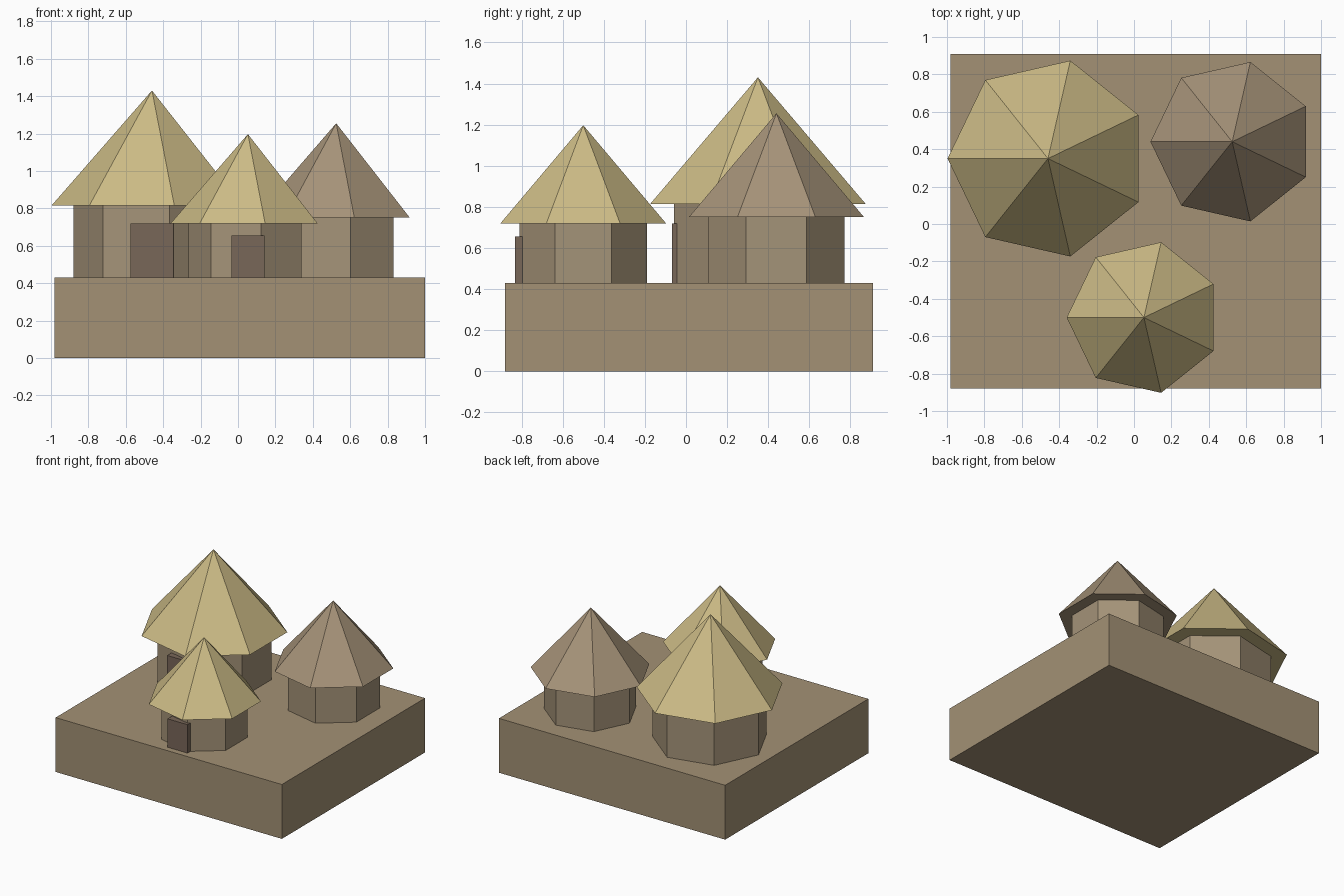
import bpy
import bmesh
import math
from mathutils import Matrix, Vector

if "Cube" in bpy.data.objects:
    bpy.data.objects.remove(bpy.data.objects["Cube"])

SIDES = 7
GROUND = 0.43


def material(name, rgb):
    """Flat material from 0-255 sRGB values."""
    lin = [((c / 255 + 0.055) / 1.055) ** 2.4 for c in rgb]
    m = bpy.data.materials.new(name)
    m.diffuse_color = (*lin, 1)
    m.use_nodes = True
    m.node_tree.nodes["Principled BSDF"].inputs["Base Color"].default_value = m.diffuse_color
    return m


EARTH = material("earth", (163, 145, 117))
MUD = material("mud_wall", (164, 147, 120))
STRAW = material("straw", (204, 187, 134))
OLD_THATCH = material("old_thatch", (166, 147, 121))
WOOD = material("dark_wood", (121, 103, 89))


def finish(name, bm, mat):
    mesh = bpy.data.meshes.new(name)
    bmesh.ops.recalc_face_normals(bm, faces=bm.faces)
    bm.to_mesh(mesh)
    bm.free()
    mesh.materials.append(mat)
    obj = bpy.data.objects.new(name, mesh)
    bpy.context.collection.objects.link(obj)


def box(name, lo, hi, mat):
    lo, hi = Vector(lo), Vector(hi)
    bm = bmesh.new()
    bmesh.ops.create_cube(bm, size=1, matrix=Matrix.Translation((lo + hi) / 2)
                          @ Matrix.Diagonal((*(hi - lo), 1)))
    finish(name, bm, mat)


def ring(bm, x, y, z, r):
    """Seven-sided ring with one corner pointing to -x."""
    angles = [math.pi + i * math.tau / SIDES for i in range(SIDES)]
    return [bm.verts.new((x + r * math.cos(a), y + r * math.sin(a), z)) for a in angles]


def walls(name, x, y, r, top):
    bm = bmesh.new()
    low, high = ring(bm, x, y, GROUND, r), ring(bm, x, y, top, r)
    bm.faces.new(low)
    bm.faces.new(high)
    for i in range(SIDES):
        j = (i + 1) % SIDES
        bm.faces.new((low[i], low[j], high[j], high[i]))
    finish(name, bm, MUD)


def roof(name, x, y, r, eave, peak, mat):
    bm = bmesh.new()
    rim = ring(bm, x, y, eave, r)
    tip = bm.verts.new((x, y, peak))
    bm.faces.new(rim)
    for i in range(SIDES):
        bm.faces.new((rim[i], rim[(i + 1) % SIDES], tip))
    finish(name, bm, mat)


def hut(name, x, y, wall_r, roof_r, eave, peak, thatch, door=None):
    walls(name + "_walls", x, y, wall_r, eave)
    roof(name + "_roof", x, y, roof_r, eave, peak, thatch)
    if door:  # half width, top height, front y
        w, top, front = door
        box(name + "_door", (x - w, front, GROUND), (x + w, front + 0.07, top), WOOD)


# Ground slab
box("ground_slab", (-0.98, -0.88, 0), (1.0, 0.91, GROUND), EARTH)

# Three round huts
hut("large_hut", -0.46, 0.35, 0.42, 0.537, 0.815, 1.43, STRAW, (0.114, 0.72, -0.067))
hut("small_hut", 0.053, -0.5, 0.317, 0.413, 0.72, 1.197, STRAW, (0.088, 0.655, -0.832))
hut("brown_hut", 0.525, 0.44, 0.339, 0.437, 0.75, 1.255, OLD_THATCH)
